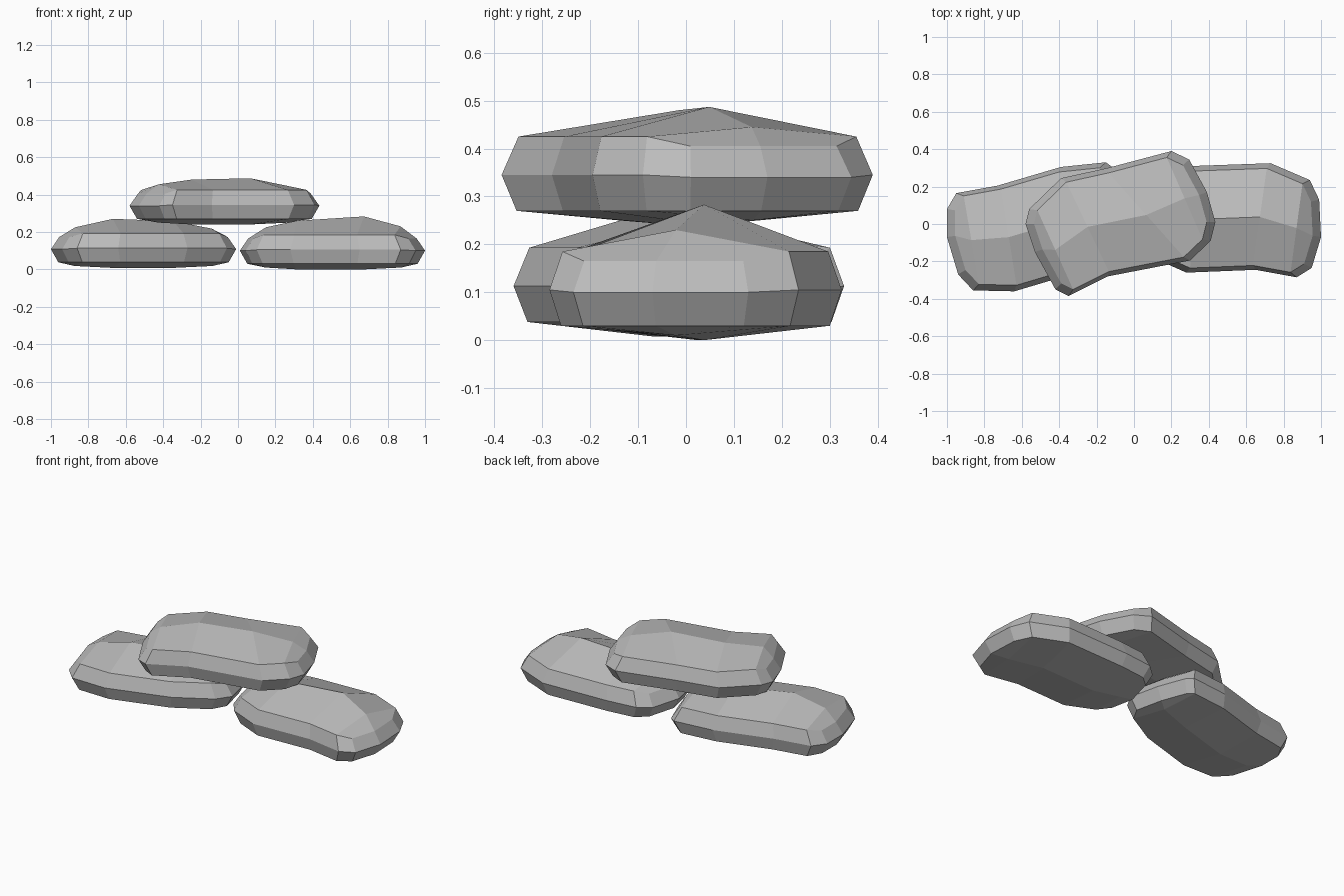
import bpy
import bmesh
from mathutils import Vector

cube = bpy.data.objects.get("Cube")
if cube:
    bpy.data.objects.remove(cube, do_unlink=True)

stone_grey = bpy.data.materials.new("stone_grey")
stone_grey.use_nodes = True
colour = (0.5, 0.5, 0.5, 1.0)
stone_grey.diffuse_color = colour
stone_grey.node_tree.nodes["Principled BSDF"].inputs["Base Color"].default_value = colour
stone_grey.node_tree.nodes["Principled BSDF"].inputs["Roughness"].default_value = 0.8

# Outline positions that lie on the two short ends
END_POINTS = {4, 5, 6, 11, 12, 13}
# Front and back outline positions joined across the slab
STATIONS = [(0, 10), (1, 9), (2, 8), (3, 7)]


def ring(bm, outline, scale, side_z, end_z):
    """One loop of the slab wall, pulled in towards the centre."""
    centre = sum((Vector(p) for p in outline), Vector((0, 0))) / len(outline)
    verts = []
    for i, point in enumerate(outline):
        offset = Vector(point) - centre
        z = end_z if i in END_POINTS else side_z
        verts.append(bm.verts.new((centre.x + offset.x * scale,
                                   centre.y + offset.y * scale, z)))
    return verts


def cap(bm, loop, heights):
    """Close a loop with a raised centre ridge."""
    ridge = []
    for (front, back), z in zip(STATIONS, heights):
        middle = (loop[front].co + loop[back].co) / 2
        ridge.append(bm.verts.new((middle.x, middle.y, z)))
    for i in range(3):
        front, back = STATIONS[i][0], STATIONS[i][1]
        bm.faces.new((loop[front], loop[front + 1], ridge[i + 1], ridge[i]))
        bm.faces.new((ridge[i], ridge[i + 1], loop[back - 1], loop[back]))
    for tip, first in ((ridge[3], 3), (ridge[0], 10)):
        a, b, c, d, e = [loop[(first + k) % len(loop)] for k in range(5)]
        bm.faces.new((tip, a, b, c))
        bm.faces.new((tip, c, d, e))


def slab(name, base, outline, ridge_heights):
    bm = bmesh.new()
    lower = ring(bm, outline, 0.92, base + 0.03, base + 0.03)
    middle = ring(bm, outline, 1.0, base + 0.105, base + 0.1)
    upper = ring(bm, outline, 0.91, base + 0.185, base + 0.165)
    count = len(outline)
    for low, high in ((lower, middle), (middle, upper)):
        for i in range(count):
            j = (i + 1) % count
            bm.faces.new((low[i], low[j], high[j], high[i]))
    cap(bm, upper, [base + h for h in ridge_heights])
    cap(bm, lower, [base + h for h in (0.01, 0, 0, 0.01)])
    bmesh.ops.recalc_face_normals(bm, faces=bm.faces)
    mesh = bpy.data.meshes.new(name)
    bm.to_mesh(mesh)
    bm.free()
    mesh.materials.append(stone_grey)
    obj = bpy.data.objects.new(name, mesh)
    bpy.context.collection.objects.link(obj)
    return obj


# Outlines run: front side, +x end, back side, -x end
slab("left_stone", 0.0,
     [(.1, -.18), (.28, -.26), (.65, -.245), (.87, -.285),
      (.95, -.235), (1, -.07), (.99, .13),
      (.94, .235), (.73, .325), (.31, .31), (.13, .29),
      (.06, .23), (.01, .05), (.04, -.1)],
     (.225, .26, .283, .23))

slab("right_stone", 0.008,
     [(-.86, -.355), (-.64, -.36), (-.27, -.25), (-.06, -.13),
      (-.01, -.04), (-.05, .14), (-.11, .3),
      (-.15, .33), (-.39, .305), (-.73, .205), (-.95, .165),
      (-1, .08), (-1, -.07), (-.94, -.27)],
     (.217, .262, .25, .21))

slab("top_stone", 0.24,
     [(-.35, -.385), (-.14, -.28), (.3, -.195), (.41, -.09),
      (.435, .01), (.39, .17), (.295, .345),
      (.2, .39), (-.14, .3), (-.39, .245), (-.56, .08),
      (-.58, 0), (-.53, -.15), (-.42, -.35)],
     (.215, .24, .247, .205))
